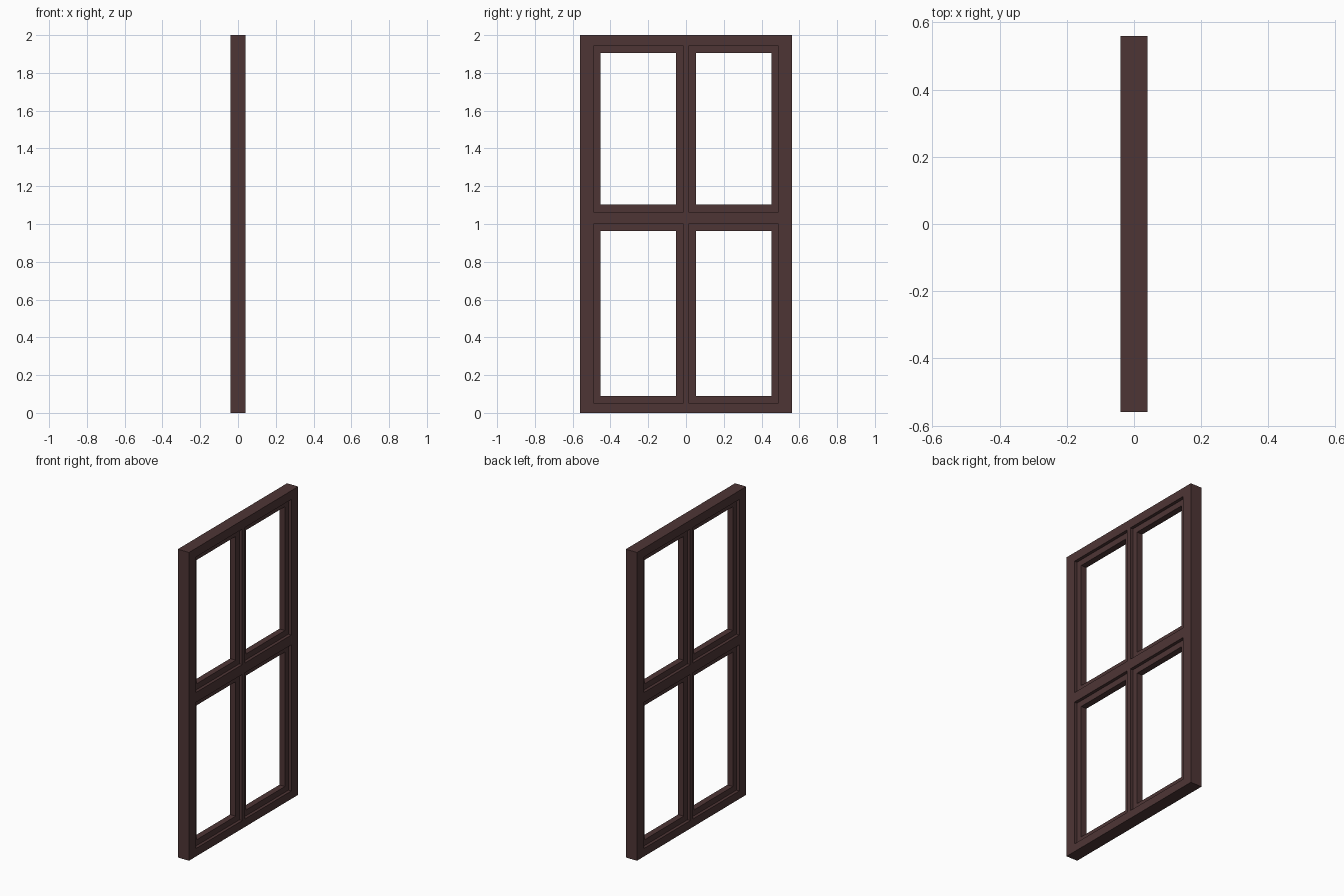
import bpy, bmesh
from mathutils import Matrix, Vector

if "Cube" in bpy.data.objects:
    bpy.data.objects.remove(bpy.data.objects["Cube"])

mat = bpy.data.materials.new("dark_brown_wood")
mat.diffuse_color = (0.076, 0.036, 0.036, 1)
mat.use_nodes = True
mat.node_tree.nodes["Principled BSDF"].inputs["Base Color"].default_value = mat.diffuse_color


def panel(name, half_depth, outer, holes):
    """Flat slab in the YZ plane with rectangular holes, thickness along X.
    Rectangles are (y0, y1, z0, z1); built as a grid of cells minus holes."""
    rects = [outer] + holes
    ys = sorted({v for r in rects for v in r[:2]})
    zs = sorted({v for r in rects for v in r[2:]})
    bm = bmesh.new()
    grid = {(y, z): bm.verts.new((-half_depth, y, z)) for y in ys for z in zs}
    for y0, y1 in zip(ys, ys[1:]):
        for z0, z1 in zip(zs, zs[1:]):
            cy, cz = (y0 + y1) / 2, (z0 + z1) / 2
            if any(a < cy < b and c < cz < d for a, b, c, d in holes):
                continue
            bm.faces.new([grid[y0, z0], grid[y1, z0], grid[y1, z1], grid[y0, z1]])
    # thicken, then merge coplanar cells
    res = bmesh.ops.extrude_face_region(bm, geom=bm.faces[:], use_keep_orig=True)
    moved = [g for g in res["geom"] if isinstance(g, bmesh.types.BMVert)]
    bmesh.ops.translate(bm, verts=moved, vec=(2 * half_depth, 0, 0))
    bmesh.ops.recalc_face_normals(bm, faces=bm.faces[:])
    me = bpy.data.meshes.new(name)
    bm.to_mesh(me)
    bm.free()
    me.materials.append(mat)
    ob = bpy.data.objects.new(name, me)
    bpy.context.collection.objects.link(ob)
    return ob


# pane bays in the outer frame: two columns, two rows
columns = {"left": (-0.49, -0.014), "right": (0.014, 0.49)}
rows = {"lower": (0.052, 1.0), "upper": (1.064, 1.943)}
bays = [(*c, *r) for c in columns.values() for r in rows.values()]
panel("window_frame", 0.04, (-0.56, 0.56, 0, 2), bays)

# thinner sash border inset in each bay
w = 0.038
for cn, (y0, y1) in columns.items():
    for rn, (z0, z1) in rows.items():
        panel(f"{rn}_{cn}_sash", 0.02, (y0, y1, z0, z1),
              [(y0 + w, y1 - w, z0 + w, z1 - w)])
